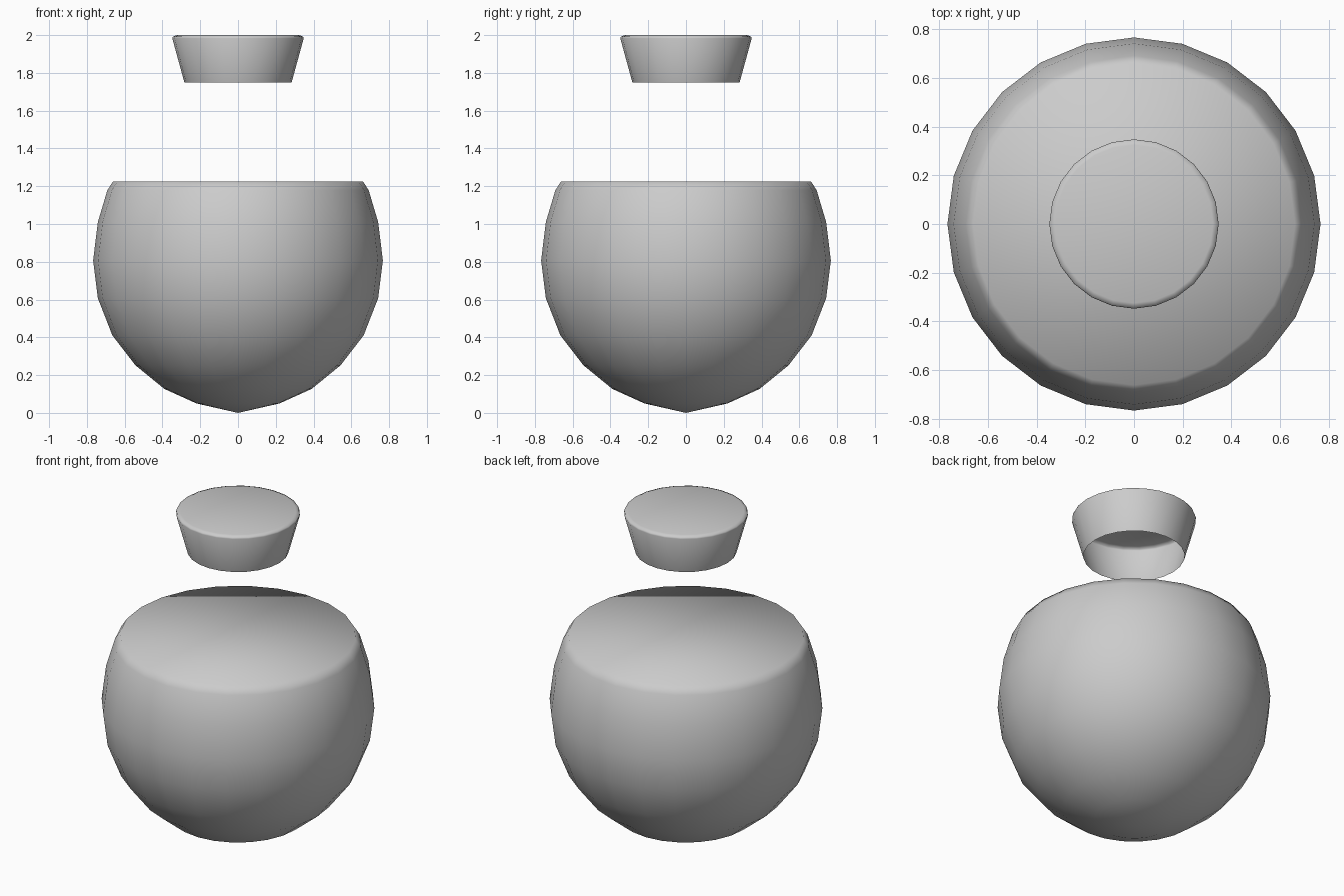
import bpy, bmesh
from math import sin, cos, pi

if "Cube" in bpy.data.objects:
    bpy.data.objects.remove(bpy.data.objects["Cube"])

SIDES = 24


def lathe(name, profile):
    """Revolve (radius, z) points about z; a zero radius makes a pole."""
    bm = bmesh.new()
    rings = []
    for r, z in profile:
        n = SIDES if r > 0 else 1
        rings.append([bm.verts.new((r * cos(2 * pi * i / SIDES), r * sin(2 * pi * i / SIDES), z))
                      for i in range(n)])
    for a, b in zip(rings, rings[1:]):
        for i in range(SIDES):
            j = (i + 1) % SIDES
            if len(a) == 1:
                bm.faces.new((a[0], b[j], b[i]))
            else:
                bm.faces.new((a[i], a[j], b[j], b[i]))
    # flat top cap as a single polygon
    bm.faces.new(rings[-1])
    for f in bm.faces:
        f.smooth = True
    mesh = bpy.data.meshes.new(name)
    bm.to_mesh(mesh)
    bm.free()
    obj = bpy.data.objects.new(name, mesh)
    bpy.context.collection.objects.link(obj)
    return obj


# Round body, a globe cut flat at the top
lathe("liquid_body", [(0, 0), (0.22, 0.05), (0.39, 0.127), (0.543, 0.252), (0.665, 0.41),
                      (0.742, 0.607), (0.767, 0.807), (0.742, 1.01), (0.692, 1.178),
                      (0.662, 1.225)])

# Floating tapered stopper, open underneath, softened upper rim
lathe("stopper", [(0.284, 1.75), (0.348, 1.983), (0.345, 1.992), (0.325, 2.0)])
